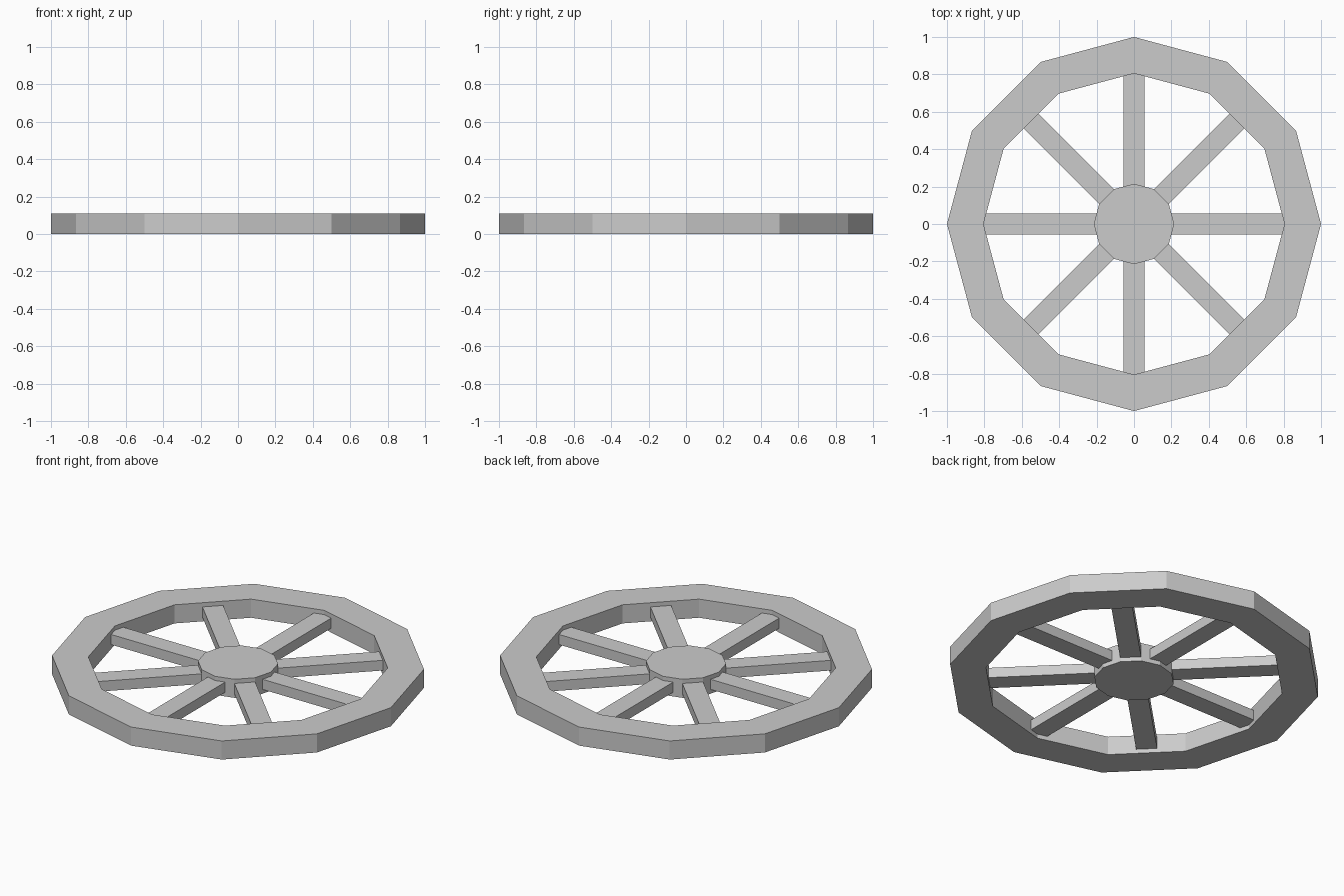
import bpy, bmesh
from math import cos, sin, pi
from mathutils import Matrix, Vector

HEIGHT = 0.11
SIDES = 12

cube = bpy.data.objects.get("Cube")
if cube:
    bpy.data.objects.remove(cube, do_unlink=True)

grey = bpy.data.materials.new("plain grey")
grey.use_nodes = True
colour = (0.6, 0.6, 0.6, 1)
grey.diffuse_color = colour
grey.node_tree.nodes["Principled BSDF"].inputs["Base Color"].default_value = colour


def finish(name, bm):
    bmesh.ops.recalc_face_normals(bm, faces=bm.faces)
    mesh = bpy.data.meshes.new(name)
    bm.to_mesh(mesh)
    bm.free()
    mesh.materials.append(grey)
    obj = bpy.data.objects.new(name, mesh)
    bpy.context.collection.objects.link(obj)
    return obj


# Twelve-sided rim: a rectangular section swept round the axis
bm = bmesh.new()
section = [(0.805, 0), (1, 0), (1, HEIGHT), (0.805, HEIGHT)]
rings = []
for i in range(SIDES):
    a = 2 * pi * i / SIDES
    rings.append([bm.verts.new((r * cos(a), r * sin(a), z)) for r, z in section])
for i in range(SIDES):
    here, after = rings[i], rings[(i + 1) % SIDES]
    for j in range(4):
        k = (j + 1) % 4
        bm.faces.new((here[j], after[j], after[k], here[k]))
finish("rim", bm)

# Hub, with corners on the main axes
bm = bmesh.new()
bmesh.ops.create_cone(bm, cap_ends=True, segments=SIDES, radius1=0.215, radius2=0.215,
                      depth=HEIGHT, matrix=Matrix.Translation((0, 0, HEIGHT / 2)))
finish("hub", bm)

# Eight spokes, thinner than the rim, running from the hub into the rim
for i in range(8):
    start, end = 0.18, (0.82 if i % 2 == 0 else 0.79)
    bm = bmesh.new()
    bmesh.ops.create_cube(bm, size=1)
    bmesh.ops.scale(bm, vec=Vector((end - start, 0.113, 0.06)), verts=bm.verts)
    bmesh.ops.translate(bm, vec=Vector(((start + end) / 2, 0, HEIGHT / 2)), verts=bm.verts)
    bmesh.ops.rotate(bm, cent=Vector((0, 0, 0)), matrix=Matrix.Rotation(i * pi / 4, 3, 'Z'),
                     verts=bm.verts)
    finish(f"spoke_{i + 1}", bm)
